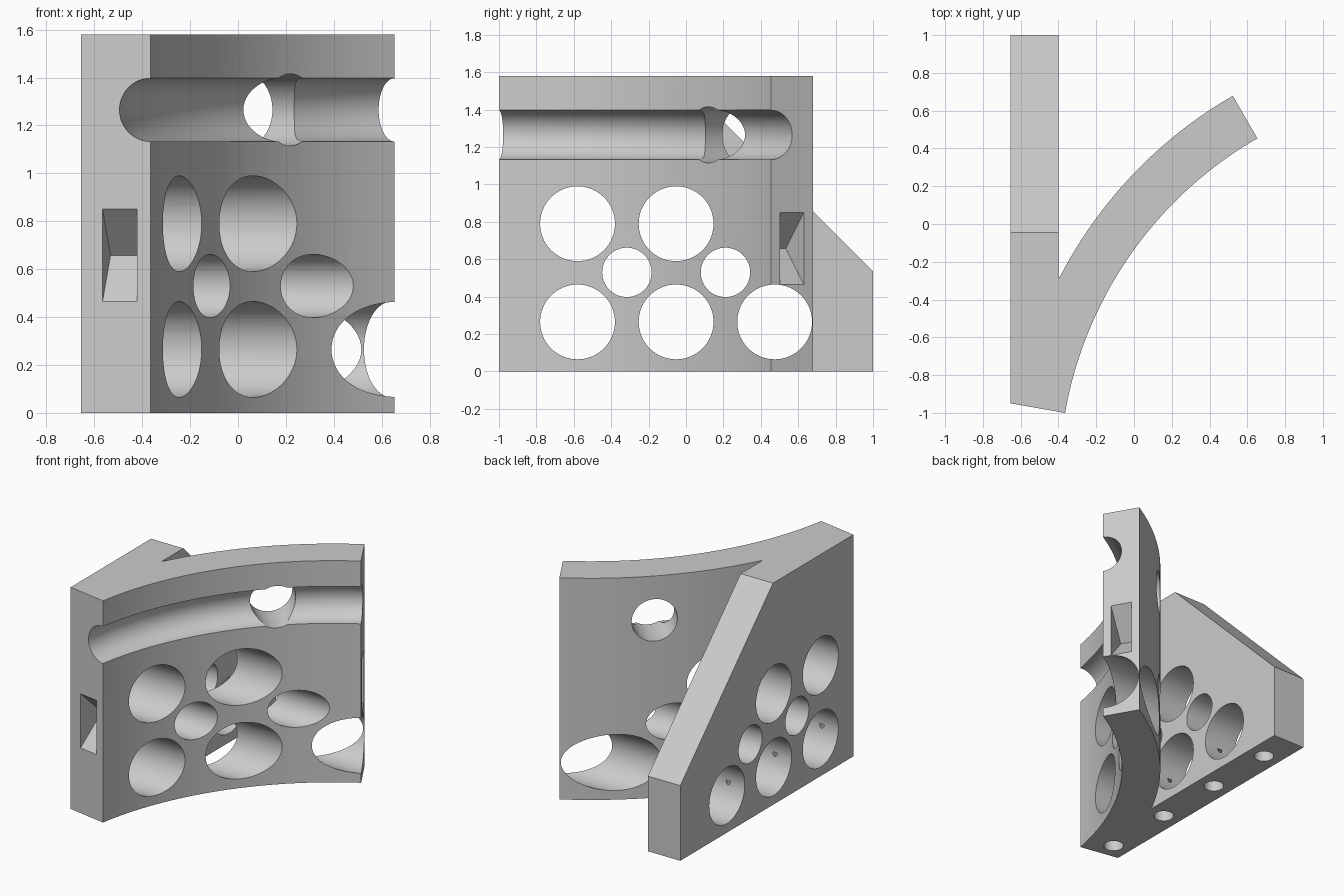
import bpy, bmesh
from math import sin, cos, radians, pi
from mathutils import Vector

old = bpy.data.objects.get("Cube")
if old:
    bpy.data.objects.remove(old, do_unlink=True)

CENTRE = Vector((1.703, -1.365, 0))   # centre of the curved wall
R_IN, R_OUT, HEIGHT = 2.1, 2.36, 1.58
PLATE_X = (-0.655, -0.4)


def polar(radius, degrees, z=0):
    a = radians(degrees)
    return CENTRE + Vector((radius * cos(a), radius * sin(a), z))


# Plan outline: straight plate joined to an arched wall
STEPS = 40
inner = [polar(R_IN, 120 + 50 * i / STEPS) for i in range(STEPS + 1)]
outer = [polar(R_OUT, 120 + 50 * i / STEPS) for i in range(STEPS + 1)]
outer = [p for p in outer if p.x > PLATE_X[1] + 0.005]
plan = inner + [Vector((PLATE_X[0], -0.949, 0)), Vector((PLATE_X[0], 1, 0)),
                Vector((PLATE_X[1], 1, 0)), Vector((PLATE_X[1], -0.287, 0))]
plan += outer[::-1]

bm = bmesh.new()
base = bm.faces.new([bm.verts.new(p) for p in plan])
top = bmesh.ops.extrude_face_region(bm, geom=[base])
verts = [g for g in top["geom"] if isinstance(g, bmesh.types.BMVert)]
bmesh.ops.translate(bm, verts=verts, vec=(0, 0, HEIGHT))
bmesh.ops.recalc_face_normals(bm, faces=bm.faces)
mesh = bpy.data.meshes.new("curved_bracket")
bm.to_mesh(mesh)
bm.free()
bracket = bpy.data.objects.new("curved_bracket", mesh)
bpy.context.collection.objects.link(bracket)

grey = bpy.data.materials.new("light_grey")
grey.use_nodes = True
grey.diffuse_color = (0.6, 0.6, 0.6, 1)
grey.node_tree.nodes["Principled BSDF"].inputs["Base Color"].default_value = grey.diffuse_color
mesh.materials.append(grey)


def carve():
    """Subtract the active object from the bracket, then delete it."""
    cutter = bpy.context.object
    cutter.hide_render = True
    cutter.data.materials.append(grey)
    mod = bracket.modifiers.new("cut", "BOOLEAN")
    mod.operation, mod.solver, mod.object = "DIFFERENCE", "EXACT", cutter
    bpy.context.view_layer.objects.active = bracket
    bpy.ops.object.modifier_apply(modifier=mod.name)
    bpy.data.objects.remove(cutter, do_unlink=True)


def drill(radius, depth, location, rotation=(0, 0, 0)):
    bpy.ops.mesh.primitive_cylinder_add(vertices=64, radius=radius, depth=depth,
                                        location=location, rotation=rotation)
    carve()


def box_cut(size, location, rotation):
    bpy.ops.mesh.primitive_cube_add(size=1, location=location, rotation=rotation)
    bpy.context.object.scale = size
    bpy.context.view_layer.update()
    carve()


# Sloped back of the straight plate
box_cut((0.5, 2, 2), (-0.64, 1.185, 1.765), (pi / 4, 0, 0))

# Sideways holes through plate and wall
for y, z, r in [(-0.58, 0.79, 0.2), (-0.053, 0.79, 0.2), (-0.58, 0.265, 0.2),
                (-0.053, 0.265, 0.2), (0.474, 0.265, 0.2),
                (-0.316, 0.53, 0.132), (0.211, 0.53, 0.132)]:
    drill(r, 3, (0, y, z), (0, pi / 2, 0))

# Half-round channel along the concave face
bpy.ops.mesh.primitive_torus_add(major_radius=R_IN, minor_radius=0.132, major_segments=240,
                                 minor_segments=48, location=CENTRE + Vector((0, 0, 1.265)))
carve()

# Round port through the wall behind the channel
drill(0.15, 0.5, polar(2.29, 135, 1.265), (0, pi / 2, radians(135)))

# V-shaped pockets in both ends of the wall
for angle in (120, 170):
    box_cut((0.147, 0.273, 0.273), polar(2.23, angle, 0.658), (pi / 4, 0, radians(angle)))

# Blind screw holes under the plate
for i in range(4):
    drill(0.066, 0.52, (-0.527, 0.738 - 0.527 * i, 0))

bpy.ops.object.select_all(action="DESELECT")
bracket.select_set(True)
bpy.context.view_layer.objects.active = bracket
bpy.ops.object.shade_smooth_by_angle(angle=radians(30))
